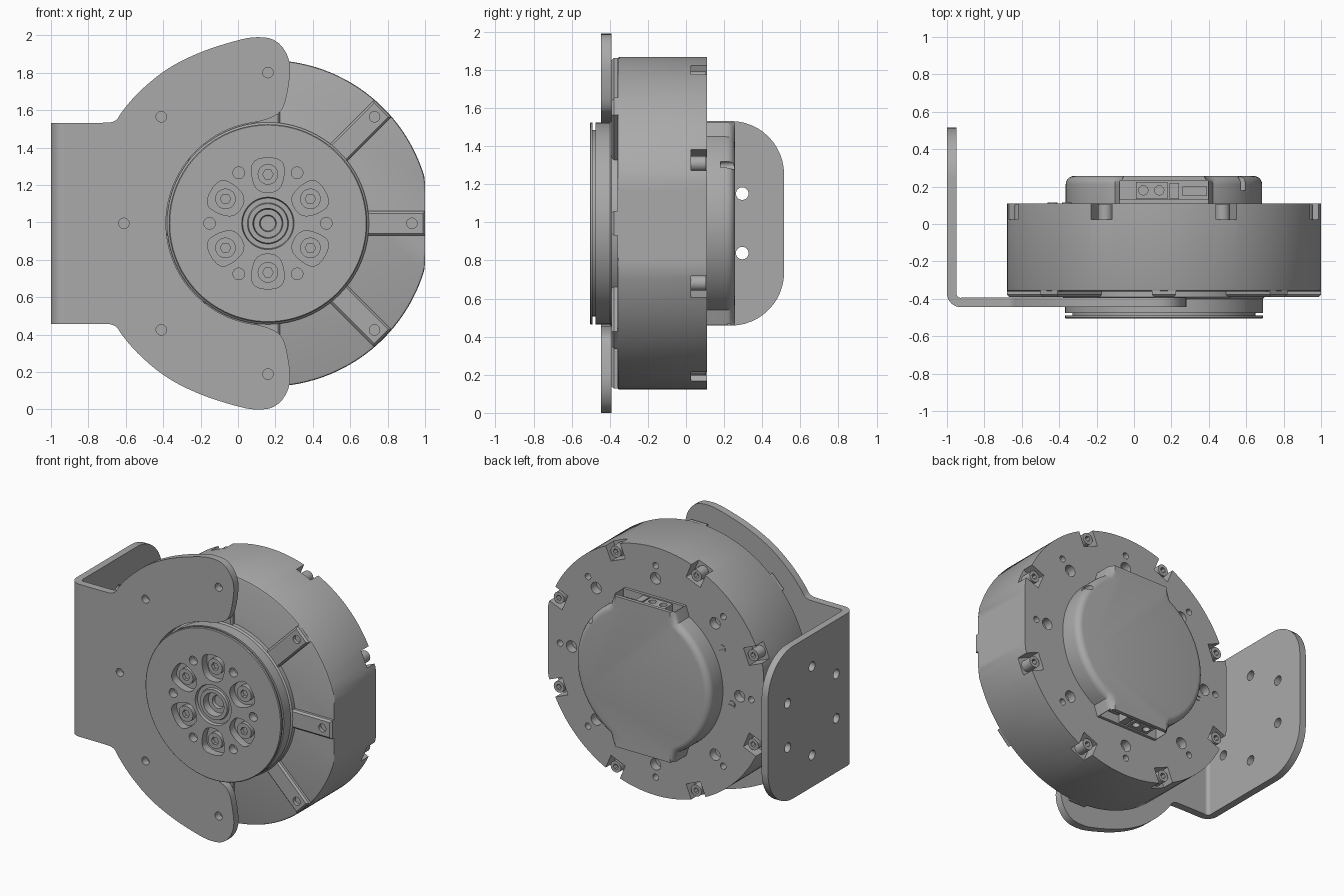
import bpy, bmesh
from math import cos, sin, pi, radians, sqrt
from mathutils import Matrix, Vector

CX, CZ = 0.16, 0.995            # motor axis
cube = bpy.data.objects.get("Cube")
if cube:
    bpy.data.objects.remove(cube, do_unlink=True)

grey = bpy.data.materials.new("machined grey")
grey.use_nodes = True
grey.diffuse_color = (0.4, 0.4, 0.4, 1)
grey.node_tree.nodes["Principled BSDF"].inputs["Base Color"].default_value = (0.4, 0.4, 0.4, 1)


def finish(name, bm):
    bmesh.ops.recalc_face_normals(bm, faces=bm.faces)
    mesh = bpy.data.meshes.new(name)
    bm.to_mesh(mesh)
    bm.free()
    mesh.materials.append(grey)
    ob = bpy.data.objects.new(name, mesh)
    bpy.context.collection.objects.link(ob)
    return ob


def add_prism(bm, pts, a, b, axis="Y"):
    """Extrude a 2D outline from a to b along an axis; returns the end face."""
    place = {"X": lambda u, v, d: (d, u, v), "Y": lambda u, v, d: (u, d, v),
             "Z": lambda u, v, d: (u, v, d)}[axis]
    face = bm.faces.new([bm.verts.new(place(u, v, a)) for u, v in pts])
    out = bmesh.ops.extrude_face_region(bm, geom=[face])["geom"]
    step = Vector(place(0, 0, b - a))
    for v in out:
        if isinstance(v, bmesh.types.BMVert):
            v.co += step
    return next(f for f in out if isinstance(f, bmesh.types.BMFace))


def prism(name, pts, a, b, axis="Y", bevel=0, segs=2):
    bm = bmesh.new()
    end = add_prism(bm, pts, a, b, axis)
    if bevel:
        bmesh.ops.bevel(bm, geom=list(end.edges), offset=bevel, segments=segs,
                        profile=0.5, affect="EDGES")
    return finish(name, bm)


def prisms(name, items):
    bm = bmesh.new()
    for item in items:
        add_prism(bm, *item)
    return finish(name, bm)


def circle(cx, cz, r, n=24):
    return [(cx + r * cos(2 * pi * i / n), cz + r * sin(2 * pi * i / n)) for i in range(n)]


def polar(r, deg):
    return CX + r * cos(radians(deg)), CZ + r * sin(radians(deg))


def turned(pts, deg):
    """Outline given as (radial, tangential), turned about the motor axis."""
    c, s = cos(radians(deg)), sin(radians(deg))
    return [(CX + r * c - t * s, CZ + r * s + t * c) for r, t in pts]


def rect(u0, u1, v0, v1):
    return [(u0, v0), (u1, v0), (u1, v1), (u0, v1)]


def soften(pts, closed=False, times=2):
    """Corner-cutting curve through a coarse outline."""
    for _ in range(times):
        pairs = list(zip(pts, pts[1:] + pts[:1])) if closed else list(zip(pts, pts[1:]))
        new = [tuple(p * (1 - t) + q * t for p, q in zip(a, b)) for a, b in pairs for t in (.25, .75)]
        pts = new if closed else [pts[0]] + new + [pts[-1]]
    return pts


def lathe(name, profile, n=96):
    bm = bmesh.new()
    rings = [[bm.verts.new((CX + r * cos(2 * pi * i / n), y, CZ + r * sin(2 * pi * i / n)))
              for i in range(n)] for r, y in profile]
    for a, b in zip(rings, rings[1:]):
        for i in range(n):
            j = (i + 1) % n
            bm.faces.new((a[i], a[j], b[j], b[i]))
    bmesh.ops.remove_doubles(bm, verts=bm.verts, dist=1e-5)
    return finish(name, bm)


def cut(ob, items):
    tool = prisms("cutter", items)
    tool.hide_render = True
    mod = ob.modifiers.new("cut", "BOOLEAN")
    mod.operation, mod.solver, mod.object = "DIFFERENCE", "EXACT", tool
    bpy.context.view_layer.objects.active = ob
    bpy.ops.object.modifier_apply(modifier=mod.name)
    bpy.data.objects.remove(tool, do_unlink=True)


# Motor body: a drum with two flattened sides
R, FLAT = 0.873, 0.84
drum = [(CX + max(-FLAT, min(FLAT, x)), CZ + z) for x, z in circle(0, 0, R, 128)]
body = prism("motor_body", drum, 0.11, -0.36, bevel=0.012)
octants = [45 * k for k in range(8)]
screw_angles = [a + 22.5 for a in octants]
cut(body, [(turned(rect(0.765, 0.98, -0.06, 0.06), a), 0.025, 0.2) for a in screw_angles]
    + [(circle(*polar(0.655, a), 0.04), 0.05, 0.2) for a in octants]
    + [(circle(*polar(0.745, a), 0.022), 0.05, 0.2) for a in octants])

# Raised front ribs with mounting holes
for i, a in enumerate(octants):
    end = FLAT if a % 180 == 0 else 0.868
    rib = prism("front_rib_%d" % (i + 1), turned(rect(0.5, end, -0.065, 0.065), a),
                -0.355, -0.39, bevel=0.012, segs=1)
    hole = 0.77 if a % 180 == 0 else 0.806
    cut(rib, [(circle(*polar(hole, a), 0.028), -0.5, -0.365)])

# Case screws in the rear notches, with hex sockets
screws = prisms("case_screws", [(circle(*polar(0.82, a), 0.04), 0.02, 0.105) for a in screw_angles])
cut(screws, [(circle(*polar(0.82, a), 0.02, 6), 0.07, 0.2) for a in screw_angles])

# Slotted adjusters on the back face
adjusters = prisms("slotted_adjusters", [(circle(*polar(0.6, a), 0.026), 0.1, 0.116) for a in (150, 187)])
cut(adjusters, [(turned(rect(0.56, 0.64, -0.005, 0.005), a), 0.111, 0.13) for a in (150, 187)])

# Output hub with edge groove and stepped centre
hub = lathe("output_hub", [(0, -0.33), (0.54, -0.33), (0.54, -0.39), (0.53, -0.4), (0.53, -0.475),
                           (0.49, -0.475), (0.49, -0.49), (0.53, -0.49), (0.53, -0.5), (0.525, -0.505),
                           (0.14, -0.505), (0.135, -0.485), (0.11, -0.485), (0.105, -0.5), (0.08, -0.5),
                           (0.075, -0.45), (0.045, -0.45), (0.04, -0.43), (0, -0.43)])
pocket = soften([(0.165, -0.055), (0.25, -0.09), (0.35, -0.08), (0.35, 0.08), (0.25, 0.09), (0.165, 0.055)], True)
sixths = [30 + 60 * k for k in range(6)]
cut(hub, [(turned(pocket, a), -0.6, -0.45) for a in sixths]
    + [(circle(*polar(0.312, a + 30), 0.031), -0.6, -0.45) for a in sixths])
hub_screws = prisms("hub_screws", [(circle(*polar(0.262, a), 0.055), -0.44, -0.485) for a in sixths])
cut(hub_screws, [(circle(*polar(0.262, a), 0.028, 6), -0.46, -0.55) for a in sixths])

# Rear cover: round lid with a squared connector bay at top and bottom
BAY = 0.26
lid = [(CX + x, CZ + (z if abs(x) > BAY else (0.53 if z > 0 else -0.53)))
       for x, z in circle(0, 0, 0.525, 120)]
cover = prism("rear_cover", lid, 0.1, 0.257, bevel=0.045, segs=5)
bays = [(rect(CX - 0.235, CX + 0.235, 0.13, 0.232), CZ + s * 0.4, CZ + s * 0.6, "Z") for s in (-1, 1)]
cut(cover, bays + [(circle(*polar(0.515, 36), 0.022), 0.18, 0.3)])

# Connector blocks inside the bays
for side, s in (("top", 1), ("bottom", -1)):
    z0, z1 = CZ + s * 0.39, CZ + s * 0.525
    block = prisms(side + "_connector", [(rect(CX - 0.15, CX + 0.02, 0.135, 0.225), z0, z1, "Z"),
                                         (rect(CX + 0.03, CX + 0.08, 0.135, 0.22), z0, z1, "Z"),
                                         (rect(CX + 0.1, CX + 0.23, 0.15, 0.2), z0, z1 - s * 0.04, "Z")])
    cut(block, [(circle(CX + x, 0.18, 0.025, 16), z1 - s * 0.05, z1 + s * 0.1, "Z") for x in (-0.11, -0.025)])

# Bracket front plate: half outline softened, then mirrored about the axis height
Y0, Y1, X0, X1, BEND = -0.445, -0.392, -1.0, -0.95, 0.075
half = soften([(-0.925, 0.537), (-0.74, 0.537), (-0.655, 0.54), (-0.62, 0.6), (-0.53, 0.705),
               (-0.38, 0.83), (-0.2, 0.918), (-0.03, 0.972), (0.09, 1.0), (0.21, 0.985), (0.285, 0.87),
               (0.27, 0.72), (0.24, 0.6), (0.17, 0.56), (0.1, 0.541)])
plate = prism("bracket_plate", [(x, CZ + z) for x, z in half] + [(x, CZ - z) for x, z in reversed(half)], Y0, Y1)
cut(plate, [(circle(CX, CZ, 0.545, 96), -0.6, -0.3)]
    + [(circle(*polar(0.77 if a == 180 else 0.806, a), 0.028), -0.6, -0.3) for a in (90, 135, 180, 225, 270)])

# Bracket bend
arc = [pi + pi / 2 * i / 8 for i in range(9)]
bend = [(X0 + BEND + r * cos(t), Y0 + BEND + r * sin(t))
        for r, ts in ((BEND, arc), (BEND - (X1 - X0), arc[::-1])) for t in ts]
prism("bracket_bend", bend, CZ - 0.537, CZ + 0.537, "Z")

# Bracket side flange with rounded rear corners and a ring of six holes
CORNER = 0.28
top = [(0.515 - CORNER + CORNER * sin(t), 0.537 - CORNER + CORNER * cos(t))
       for t in [pi / 2 * i / 12 for i in range(13)]]
edge = [(Y0 + BEND, 0.537)] + top
flange = prism("bracket_flange", [(y, CZ + z) for y, z in edge] + [(y, CZ - z) for y, z in reversed(edge)],
               X0, X1, "X")
cut(flange, [(circle(0.025 + 0.312 * cos(radians(a)), CZ + 0.312 * sin(radians(a)), 0.033), -1.1, -0.9, "X")
             for a in sixths])

# Smooth round surfaces while keeping edges crisp
bpy.ops.object.select_all(action="DESELECT")
for ob in bpy.context.collection.objects:
    if ob.type == "MESH" and ob.data.materials and ob.data.materials[0] == grey:
        ob.select_set(True)
        bpy.context.view_layer.objects.active = ob
bpy.ops.object.shade_smooth_by_angle(angle=radians(30))
